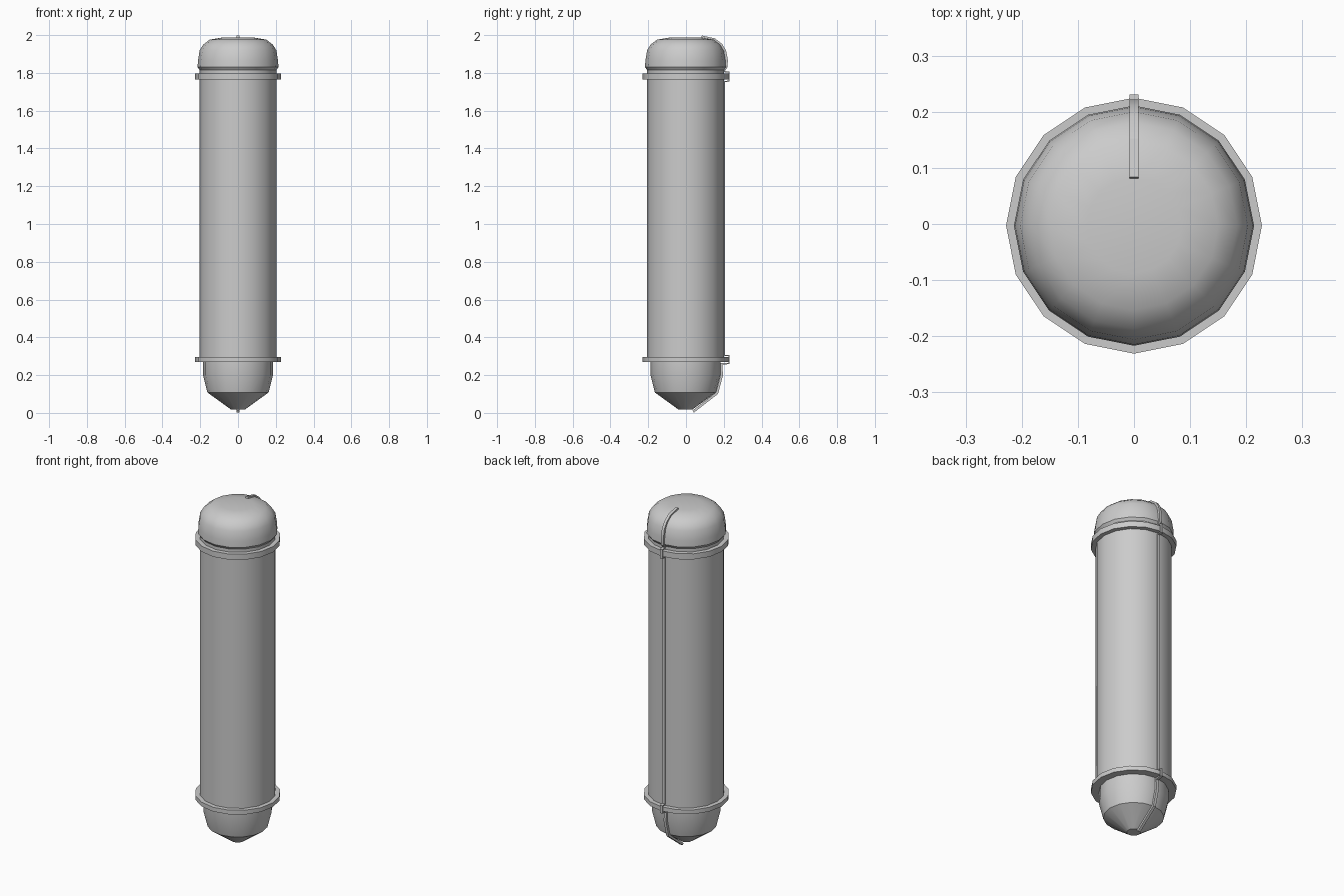
import bpy, math
from mathutils import Vector

if "Cube" in bpy.data.objects:
    bpy.data.objects.remove(bpy.data.objects["Cube"])

SIDES = 16
CY = -0.003  # the round parts sit slightly forward of the strap


def finish(name, verts, faces, angle=35):
    me = bpy.data.meshes.new(name)
    me.from_pydata(verts, [], faces)
    me.update()
    ob = bpy.data.objects.new(name, me)
    bpy.context.collection.objects.link(ob)
    bpy.ops.object.select_all(action='DESELECT')
    ob.select_set(True)
    bpy.context.view_layer.objects.active = ob
    bpy.ops.object.shade_smooth_by_angle(angle=math.radians(angle))
    return ob


def lathe(name, profile, angle=35):
    """Revolve (radius, z) points, listed bottom to top, and cap both ends."""
    verts = [(r * math.cos(2 * math.pi * i / SIDES),
              CY + r * math.sin(2 * math.pi * i / SIDES), z)
             for r, z in profile for i in range(SIDES)]
    faces = []
    for k in range(len(profile) - 1):
        for i in range(SIDES):
            j = (i + 1) % SIDES
            a, b = k * SIDES, (k + 1) * SIDES
            faces.append((a + i, a + j, b + j, b + i))
    faces.append(tuple(reversed(range(SIDES))))
    last = (len(profile) - 1) * SIDES
    faces.append(tuple(range(last, last + SIDES)))
    return finish(name, verts, faces, angle)


# Main tube
lathe("tube", [(0.203, 0.28), (0.203, 1.82)])

# Domed top cap
lathe("top_cap", [(0.203, 1.815), (0.214, 1.83), (0.212, 1.865), (0.203, 1.92),
                  (0.184, 1.95), (0.15, 1.976), (0.085, 1.987)])

# Tapered bottom cup
lathe("bottom_cup", [(0.037, 0.018), (0.162, 0.108), (0.185, 0.2), (0.185, 0.28)])

# Clamp rings
for name, z0, z1 in (("upper_ring", 1.764, 1.797), ("lower_ring", 0.27, 0.295)):
    lathe(name, [(0.228, z0), (0.228, z1)])

# Rear strap following the outline, stepping over both rings
path = [(0.081, 1.985), (0.147, 1.971), (0.181, 1.945), (0.200, 1.915), (0.209, 1.865),
        (0.211, 1.83), (0.200, 1.815), (0.200, 1.804), (0.225, 1.802), (0.225, 1.759),
        (0.200, 1.757), (0.200, 0.302), (0.225, 0.300), (0.225, 0.265),
        (0.183, 0.263), (0.183, 0.2), (0.159, 0.108), (0.034, 0.012)]
pts = [Vector(p) for p in path]
thick, w = 0.013, 0.008
verts, faces = [], []
for i, p in enumerate(pts):
    normals = []
    for a, b in ((i - 1, i), (i, i + 1)):
        if a >= 0 and b < len(pts):
            d = (pts[b] - pts[a]).normalized()
            normals.append(Vector((-d.y, d.x)))
    n = sum(normals, Vector((0, 0))).normalized()
    t = 0.008 if 5 <= i <= 13 else thick
    q = p + n * t
    verts += [(-w, p.x, p.y), (w, p.x, p.y), (w, q.x, q.y), (-w, q.x, q.y)]
for i in range(len(pts) - 1):
    for k in range(4):
        m = (k + 1) % 4
        faces.append((4 * i + k, 4 * i + m, 4 * i + 4 + m, 4 * i + 4 + k))
e = 4 * (len(pts) - 1)
faces += [(3, 2, 1, 0), (e, e + 1, e + 2, e + 3)]
finish("strap", verts, faces, 25)
